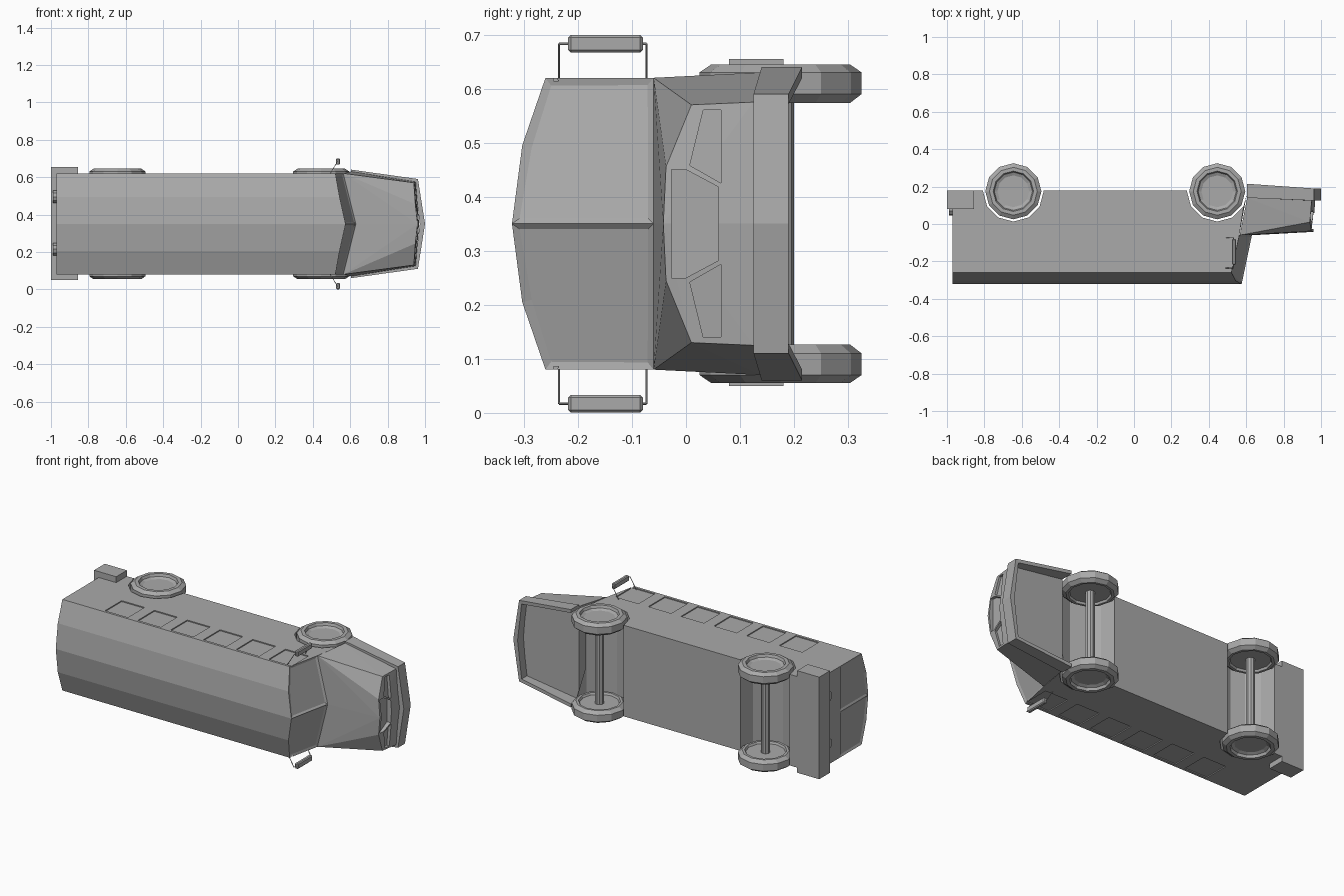
import bpy, bmesh, math
from mathutils import Vector

if "Cube" in bpy.data.objects:
    bpy.data.objects.remove(bpy.data.objects["Cube"])

# The bus lies on its side: x = forward, -y = roof, z = width (mid plane z = 0.35)
MID = 0.35
grey = bpy.data.materials.new("plain grey")
grey.diffuse_color = (0.4, 0.4, 0.4, 1)
grey.use_nodes = True
grey.node_tree.nodes["Principled BSDF"].inputs["Base Color"].default_value = grey.diffuse_color


def finish(name, bm):
    bmesh.ops.recalc_face_normals(bm, faces=bm.faces)
    me = bpy.data.meshes.new(name)
    bm.to_mesh(me)
    bm.free()
    me.materials.append(grey)
    ob = bpy.data.objects.new(name, me)
    bpy.context.collection.objects.link(ob)
    return ob


def box(bm, x, y, z):
    r = bmesh.ops.create_cube(bm, size=1)
    for v in r["verts"]:
        v.co = Vector([(a + b) / 2 + c * (b - a) for (a, b), c in zip((x, y, z), v.co)])
    return r["verts"]


def hull(name, pts):
    bm = bmesh.new()
    for p in pts:
        bm.verts.new(p)
    bmesh.ops.convex_hull(bm, input=bm.verts)
    return finish(name, bm)


def rod(bm, a, b, r, n=6):
    a, b = Vector(a), Vector(b)
    res = bmesh.ops.create_cone(bm, segments=n, radius1=r, radius2=r, depth=(b - a).length, cap_ends=True)
    q = Vector((0, 0, 1)).rotation_difference(b - a)
    for v in res["verts"]:
        v.co = q @ v.co + (a + b) / 2


def cut(ob, cutters):
    for c in cutters:
        m = ob.modifiers.new("cut", "BOOLEAN")
        m.operation, m.solver, m.object = "DIFFERENCE", "EXACT", c
    bpy.context.view_layer.update()
    me = bpy.data.meshes.new_from_object(ob.evaluated_get(bpy.context.evaluated_depsgraph_get()))
    ob.modifiers.clear()
    ob.data = me


def drop(obs):
    for o in obs:
        bpy.data.objects.remove(o)


# Body shell: vaulted section swept along x, raked two-plane windscreen at the front
ring = [(0.18, .62), (-.06, .62), (-.26, .62), (-.303, .495), (-.322, MID),
        (-.303, .205), (-.26, .08), (-.06, .08), (0.18, .08)]


def front_x(y, z):
    return .60 if y > 0 else .643 + .21 * y - .25 * abs(z - MID)


bm = bmesh.new()
back = [bm.verts.new((-.97, y, z)) for y, z in ring]
front = [bm.verts.new((front_x(y, z), y, z)) for y, z in ring]
n = len(ring)
for i in range(n):
    j = (i + 1) % n
    bm.faces.new((back[i], back[j], front[j], front[i]))
panes = []
for loop, x in ((back, -.97), (front, front_x(-.06, MID))):
    m = bm.verts.new((x, -.06, MID))
    panes.append(bm.faces.new(loop[1:5] + [m]))
    panes.append(bm.faces.new(loop[4:8] + [m]))
    bm.faces.new([loop[0], loop[1], m, loop[7], loop[8]])
bmesh.ops.recalc_face_normals(bm, faces=bm.faces)
bmesh.ops.inset_individual(bm, faces=panes, thickness=.017, depth=-.006)
body = finish("body", bm)

# Wheel tunnels and side windows cut into the body
AXLES, AY = (-.645, .445), .175
bm = bmesh.new()
for x in AXLES:
    rod(bm, (x, AY, -.2), (x, AY, .9), .162, 12)
tunnels = finish("tunnel_cutter", bm)
bm = bmesh.new()
for i in range(6):
    x = -.70 + .215 * i
    for z in (.08, .62):
        box(bm, (x, x + .15), (-.245, -.09), (z - .006, z + .006))
windows = finish("window_cutter", bm)
cut(body, [tunnels, windows])

# Hood with tapered nose
pts = [(.63, -.06, MID), (.96, -.042, MID), (.968, .125, MID), (.968, .14, MID)]
for s in (-1, 1):
    pts += [(x, y, MID + s * w) for x, y, w in
            ((.565, -.06, .27), (.605, .14, .28), (.948, -.037, .105),
             (.94, .01, .22), (.95, .125, .225), (.95, .14, .225))]
hood = hull("hood", pts)

# Grille and headlight recesses in the nose
cutters = []
grille = [(-.027, .10), (0, .10), (.06, .068)]
lamp = [(.032, .21), (.065, .21), (.065, .075), (.007, .108)]
cutters.append(hull("grille_cutter", [(x, y, MID + s * w) for x in (.935, 1.1) for y, w in grille for s in (-1, 1)]))
for s in (-1, 1):
    cutters.append(hull("lamp_cutter", [(x - .08 * (w - .15), y, MID + s * w)
                                        for x in (.935, 1.1) for y, w in lamp]))
cut(hood, cutters + [tunnels])
drop(cutters + [tunnels, windows])

# Front bumper band wrapping round the hood down to the wheel arches
path = [(.605, .29, .14, .215), (.962, .24, .125, .19), (1.0, 0, .125, .19)]
path = [(x, MID + w, a, b) for x, w, a, b in path] + [(x, MID - w, a, b) for x, w, a, b in path[1::-1]]
inner = [(.605, .27), (.945, .222), (.972, 0), (.945, -.222), (.605, -.27)]
bm = bmesh.new()
rows = []
for (x, z, a, b), (xi, w) in zip(path, inner):
    rows.append([bm.verts.new(p) for p in ((x, a, z), (x, b, z), (xi, b, MID + w), (xi, a, MID + w))])
for p, q in zip(rows, rows[1:]):
    for i in range(4):
        j = (i + 1) % 4
        bm.faces.new((p[i], p[j], q[j], q[i]))
bm.faces.new(rows[0])
bm.faces.new(rows[-1])
finish("front_bumper", bm)

# Rear bumper and tail lamps
bm = bmesh.new()
box(bm, (-1, -.855), (.08, .18), (.05, .655))
finish("rear_bumper", bm)
bm = bmesh.new()
for z in (.215, .495):
    rod(bm, (-.99, .08, z), (-.96, .08, z), .035, 10)
finish("tail_lamps", bm)

# Wheels: lathe profile (radius, distance from mid plane)
tyre = [(0, .235), (.108, .235), (.114, .223), (.128, .223), (.15, .24), (.15, .28),
        (.128, .295), (.108, .295), (.102, .28), (.085, .272), (0, .272)]
for x, label in zip(AXLES, ("rear", "front")):
    for s, side in ((-1, "right"), (1, "left")):
        bm = bmesh.new()
        vs = [bm.verts.new((x + r, AY, MID + s * w)) for r, w in tyre]
        es = [bm.edges.new(e) for e in zip(vs, vs[1:])]
        bmesh.ops.spin(bm, geom=vs + es, cent=(x, AY, MID), axis=(0, 0, 1), angle=math.tau, steps=12)
        bmesh.ops.remove_doubles(bm, verts=bm.verts, dist=1e-4)
        finish(f"{label}_{side}_wheel", bm)
    bm = bmesh.new()
    rod(bm, (x, AY, .1), (x, AY, .6), .025, 10)
    finish(f"{label}_axle", bm)

# Wing mirrors on two thin arms
for s, side in ((-1, "right"), (1, "left")):
    bm = bmesh.new()
    vs = box(bm, (.524, .546), (-.218, -.08), (MID + s * .333 - .0165, MID + s * .333 + .0165))
    bmesh.ops.bevel(bm, geom=list({e for v in vs for e in v.link_edges}), offset=.005, segments=1, affect="EDGES")
    for y in (-.235, -.073):
        end = (.532, y, MID + s * .333)
        rod(bm, (.49, y, MID + s * .265), end, .002)
        rod(bm, end, (.532, -.15, MID + s * .333), .002)
    finish(f"{side}_mirror", bm)
